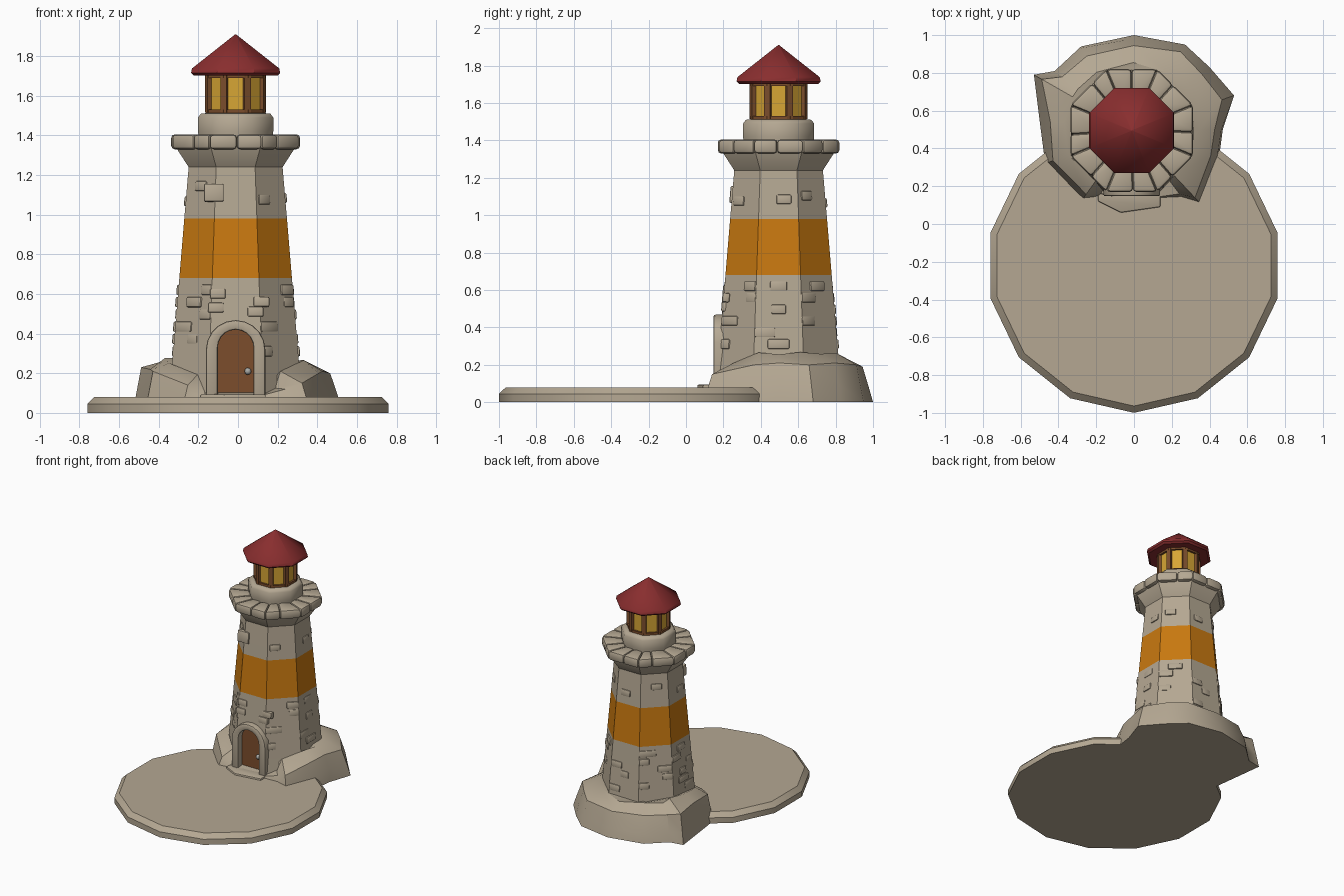
import bpy, bmesh, math, random
from mathutils import Vector, Matrix

random.seed(4)
if "Cube" in bpy.data.objects:
    bpy.data.objects.remove(bpy.data.objects["Cube"])

CX, CY = -0.012, 0.495      # tower axis
PI = math.pi


def material(name, r, g, b):
    m = bpy.data.materials.new(name)
    m.use_nodes = True
    m.diffuse_color = (r, g, b, 1)
    bsdf = m.node_tree.nodes["Principled BSDF"]
    bsdf.inputs["Base Color"].default_value = (r, g, b, 1)
    bsdf.inputs["Roughness"].default_value = 0.8
    return m


stone = material("stone", 0.46, 0.39, 0.29)
orange = material("orange paint", 0.58, 0.19, 0.005)
red = material("roof red", 0.25, 0.027, 0.028)
yellow = material("lamp yellow", 0.68, 0.38, 0.035)
wood = material("brown wood", 0.2, 0.075, 0.025)
metal = material("grey metal", 0.4, 0.4, 0.38)


def shade(ob, angle):
    bpy.ops.object.select_all(action='DESELECT')
    ob.select_set(True)
    bpy.context.view_layer.objects.active = ob
    bpy.ops.object.shade_smooth_by_angle(angle=math.radians(angle))


def apply_modifier(ob, mod):
    bpy.context.view_layer.objects.active = ob
    bpy.ops.object.modifier_apply(modifier=mod.name)


def finish(bm, name, mats, bevel=0, angle=30):
    bmesh.ops.recalc_face_normals(bm, faces=bm.faces)
    me = bpy.data.meshes.new(name)
    bm.to_mesh(me)
    bm.free()
    ob = bpy.data.objects.new(name, me)
    bpy.context.collection.objects.link(ob)
    for m in mats:
        me.materials.append(m)
    if bevel:
        mod = ob.modifiers.new("bevel", 'BEVEL')
        mod.width, mod.segments, mod.limit_method = bevel, 2, 'ANGLE'
        apply_modifier(ob, mod)
    shade(ob, angle)
    return ob


def skin(bm, rings):
    """Join closed rings of points and cap both ends."""
    vs = [[bm.verts.new(p) for p in ring] for ring in rings]
    n = len(vs[0])
    for a, b in zip(vs, vs[1:]):
        for i in range(n):
            bm.faces.new((a[i], a[(i + 1) % n], b[(i + 1) % n], b[i]))
    bm.faces.new(vs[0])
    bm.faces.new(vs[-1])


def lathe(profile, n=8, start=PI / 8, cx=CX, cy=CY):
    """Many-sided turned solid; the profile holds (flat radius, height)."""
    bm = bmesh.new()
    k = 1 / math.cos(PI / n)
    skin(bm, [[(cx + r * k * math.cos(start + i * 2 * PI / n),
                cy + r * k * math.sin(start + i * 2 * PI / n), z)
               for i in range(n)] for r, z in profile])
    return bm


def add_box(bm, size, matrix):
    bmesh.ops.create_cube(bm, size=1, matrix=matrix @ Matrix.Diagonal((*size, 1)))


def arch(half, spring, bottom):
    arc = [(CX + half * math.cos(a * PI / 10), spring + half * math.sin(a * PI / 10))
           for a in range(11)]
    return [(CX + half, bottom)] + arc + [(CX - half, bottom)]


def arch_solid(outline, y0, y1):
    bm = bmesh.new()
    skin(bm, [[(x, y, z) for x, z in outline] for y in (y0, y1)])
    return bm


# Round ground plate
finish(lathe([(0.76, 0), (0.76, 0.045), (0.725, 0.08)], 14, -PI / 2, 0, -0.22),
       "ground_plate", [stone])

# Rocky foot: outline x, y and shoulder height
outline = [(0, 1.0, .19), (.27, .95, .2), (.4, .83, .21), (.53, .68, .2), (.47, .5, .21),
           (.45, .35, .2), (.36, .1, .15), (.27, .12, .12), (.14, .11, .09),
           (-.07, .1, .09), (-.19, .13, .1), (-.28, .12, .14), (-.47, .32, .21),
           (-.5, .55, .22), (-.53, .79, .23), (-.42, .81, .2), (-.28, .94, .2)]
rings = [[], [], [], []]
for x, y, h in outline:
    d = Vector((x - CX, y - CY))
    wall = 0.36 if h > .15 else 0.33
    low = max(.02, h * random.uniform(.3, .5))
    for ring, f, z in ((0, 1, 0), (1, random.uniform(.96, .99), low),
                       (2, random.uniform(.87, .92), h)):
        rings[ring].append((CX + d.x * f, CY + d.y * f, z))
    d = d.normalized() * min(wall, d.length * .85)
    top = h + random.uniform(.04, .07) if h > .13 else h + .005
    rings[3].append((CX + d.x, CY + d.y, top))
bm = bmesh.new()
skin(bm, rings)
finish(bm, "rock_foot", [stone], angle=35)

# Tower shaft with painted band and flared top
bm = lathe([(.34, .02), (.32, .25), (.284, .68), (.259, .98), (.237, 1.24),
            (.295, 1.33), (.307, 1.385), (.16, 1.39)])
for f in bm.faces:
    f.material_index = int(.68 < f.calc_center_median().z < .98)
tower = finish(bm, "tower_shaft", [stone, orange])
cutter = finish(arch_solid(arch(.091, .33, .06), .1, .215), "door_cutter", [stone])
cutter.hide_render = True
cut = tower.modifiers.new("door_opening", 'BOOLEAN')
cut.operation, cut.object, cut.solver = 'DIFFERENCE', cutter, 'EXACT'
apply_modifier(tower, cut)
bpy.data.objects.remove(cutter)
shade(tower, 50)

# Raised masonry blocks
bm = bmesh.new()


def block(side, u, z, w, h, out=.008):
    wall = .34 - .083 * z
    m = (Matrix.Translation((CX, CY, 0)) @ Matrix.Rotation(side * PI / 4, 4, 'Z')
         @ Matrix.Translation((u, -wall - out + .02, z)) @ Matrix.Rotation(-.083, 4, 'X'))
    add_box(bm, (w, .04, h), m)


for side in range(8):
    for row in range(6):
        z = .31 + row * .062
        if side == 0 or random.random() < .3:
            continue
        edge = (.34 - .083 * z) * math.tan(PI / 8)
        w = random.uniform(.07, .13)
        u = random.choice((-1, 0, 1)) * (edge - w / 2)
        block(side, u, z, w, .052, random.uniform(.004, .011))
    if side:
        block(side, random.uniform(-.05, .05), random.uniform(1.04, 1.16), .08, .05)
block(0, -.11, 1.11, .1, .09, .012)
for u, z in ((.13, .56), (.1, .51), (-.1, .53), (-.09, .6)):
    block(0, u, z, .08, .05)
finish(bm, "wall_blocks", [stone], bevel=.008)

# Gallery rim stones, two per side
bm = bmesh.new()
edge = .325 * math.tan(PI / 8)
for side in range(8):
    turn = Matrix.Translation((CX, CY, 0)) @ Matrix.Rotation(side * PI / 4, 4, 'Z')
    split = random.uniform(-.03, .03)
    for a, b in ((-edge, split), (split, edge)):
        flat = [(a, -.325), (b, -.325), (b * .55, -.179), (a * .55, -.179)]
        skin(bm, [[turn @ Vector((x, y, z)) for x, y in flat] for z in (1.33, 1.405)])
finish(bm, "gallery_rim", [stone], bevel=.018, angle=40)

# Collar under the lantern
finish(lathe([(.185, 1.38), (.19, 1.42), (.19, 1.49), (.175, 1.51), (.14, 1.513)]),
       "lantern_collar", [stone], angle=50)

# Lantern glass, rings and posts
finish(lathe([(.135, 1.51), (.135, 1.71)]), "lantern_glass", [yellow])
for name, z0, z1 in (("lantern_sill", 1.508, 1.53), ("lantern_head", 1.69, 1.708)):
    finish(lathe([(.15, z0), (.15, z1)]), name, [wood])
bm = bmesh.new()
for i in range(8):
    m = (Matrix.Translation((CX, CY, 1.61)) @ Matrix.Rotation(PI / 8 + i * PI / 4, 4, 'Z')
         @ Matrix.Translation((.147, 0, 0)))
    add_box(bm, (.026, .034, .19), m)
finish(bm, "lantern_posts", [wood])

# Roof
finish(lathe([(.14, 1.705), (.212, 1.702), (.225, 1.715), (.22, 1.738), (.002, 1.91)]),
       "roof", [red], angle=40)

# Door, frame, knob and step
finish(arch_solid(arch(.092, .33, .08), .197, .23), "door", [wood])
bm = bmesh.new()
loops = [[(x, y, z) for x, z in arch(half, spring, .08)]
         for half, spring, y in ((.15, .318, .147), (.15, .318, .24),
                                 (.09, .33, .24), (.09, .33, .147))]
skin(bm, list(zip(*loops)))
finish(bm, "door_frame", [stone], bevel=.01, angle=40)
bm = bmesh.new()
bmesh.ops.create_uvsphere(bm, u_segments=10, v_segments=6, radius=.018,
                          matrix=Matrix.Translation((.05, .185, .21)))
finish(bm, "door_knob", [metal], angle=60)
bm = bmesh.new()
skin(bm, [[(-.19, .15, z), (-.19, .12, z), (-.07, .06, z), (.14, .09, z), (.14, .2, z),
           (-.17, .2, z)] for z in (.04, .094)])
finish(bm, "door_step", [stone], bevel=.008)
